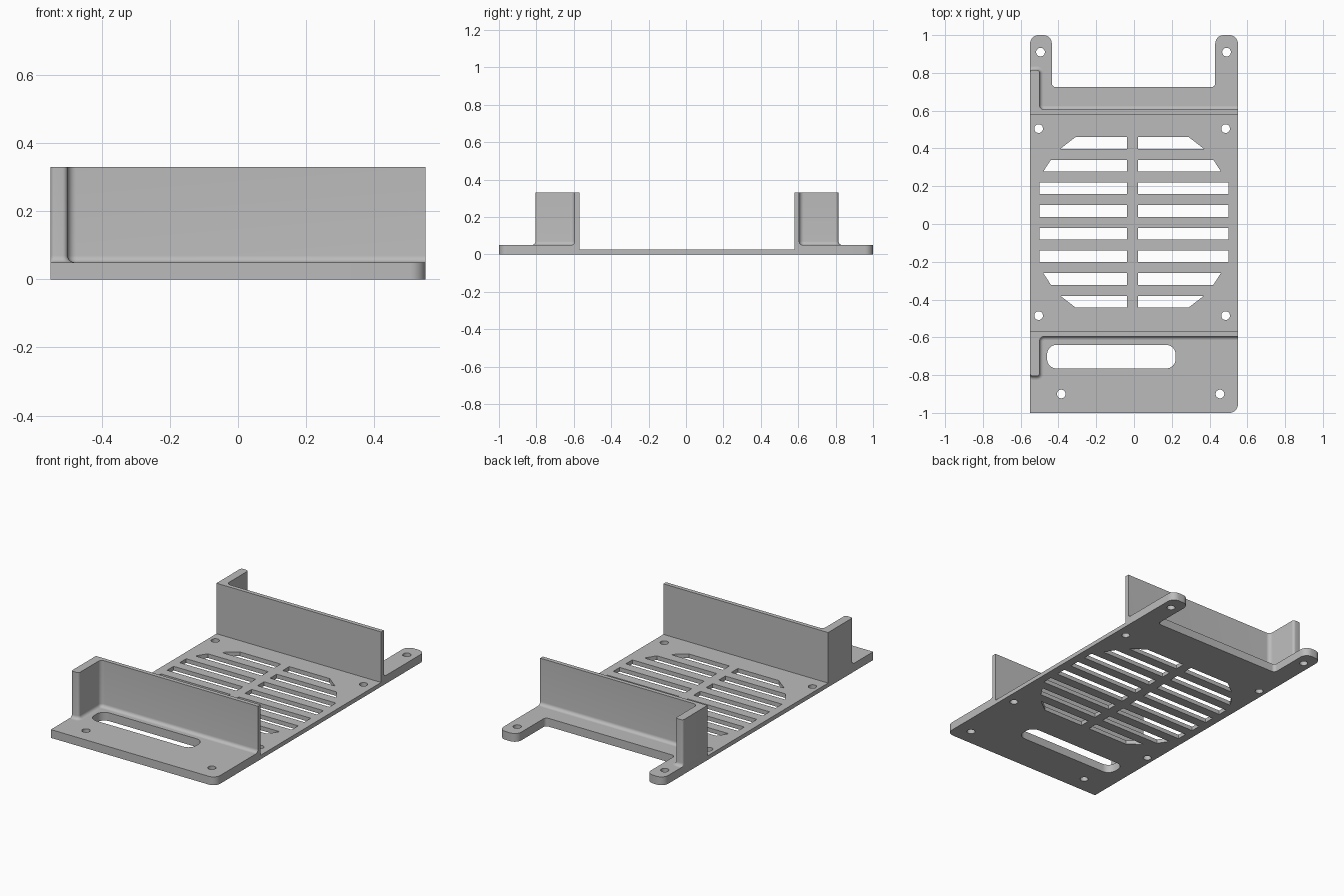
import bpy, bmesh, math
from mathutils import Vector

cube = bpy.data.objects.get("Cube")
if cube:
    bpy.data.objects.remove(cube, do_unlink=True)

grey = bpy.data.materials.new("plain grey")
grey.use_nodes = True
grey.diffuse_color = (0.5, 0.5, 0.5, 1)
grey.node_tree.nodes["Principled BSDF"].inputs["Base Color"].default_value = (0.5, 0.5, 0.5, 1)

HALF, FRONT, BACK = 0.55, -0.57, 0.58
DECK, FLANGE, TOP = 0.025, 0.05, 0.33


def rounded(corners, steps=8):
    """Outline from (x, y, radius) right-angle corners."""
    out = []
    for i, (x, y, r) in enumerate(corners):
        p = Vector((x, y))
        if r == 0:
            out.append(p)
            continue
        u = (Vector(corners[i - 1][:2]) - p).normalized() * r
        v = (Vector(corners[(i + 1) % len(corners)][:2]) - p).normalized() * r
        for k in range(steps + 1):
            a = math.pi / 2 * k / steps
            out.append(p + u + v - v * math.cos(a) - u * math.sin(a))
    return out


def circle(x, y, r=0.023, n=32):
    return [Vector((x + r * math.cos(math.tau * i / n), y + r * math.sin(math.tau * i / n)))
            for i in range(n)]


def finish(name, bm):
    bmesh.ops.recalc_face_normals(bm, faces=bm.faces)
    mesh = bpy.data.meshes.new(name)
    bm.to_mesh(mesh)
    bm.free()
    mesh.materials.append(grey)
    obj = bpy.data.objects.new(name, mesh)
    bpy.context.collection.objects.link(obj)
    bpy.ops.object.select_all(action='DESELECT')
    obj.select_set(True)
    bpy.context.view_layer.objects.active = obj
    bpy.ops.object.shade_smooth_by_angle(angle=math.radians(30))
    return obj


def plate(name, outline, holes, height, open_ends=()):
    """Flat plate with cut-outs; side faces lying on open_ends are left out."""
    curve = bpy.data.curves.new(name + " outline", 'CURVE')
    curve.dimensions, curve.fill_mode, curve.extrude = '2D', 'BOTH', height / 2
    for loop in [outline] + holes:
        spline = curve.splines.new('POLY')
        spline.points.add(len(loop) - 1)
        for pt, p in zip(spline.points, loop):
            pt.co = (p.x, p.y, 0, 1)
        spline.use_cyclic_u = True
    temp = bpy.data.objects.new(name + " outline", curve)
    bpy.context.collection.objects.link(temp)
    bpy.context.view_layer.update()
    mesh = bpy.data.meshes.new_from_object(temp.evaluated_get(bpy.context.evaluated_depsgraph_get()))
    bpy.data.objects.remove(temp, do_unlink=True)
    bpy.data.curves.remove(curve)
    bm = bmesh.new()
    bm.from_mesh(mesh)
    bpy.data.meshes.remove(mesh)
    bmesh.ops.remove_doubles(bm, verts=bm.verts, dist=1e-5)
    bmesh.ops.translate(bm, verts=bm.verts, vec=(0, 0, height / 2))
    hidden = [f for f in bm.faces
              if any(all(abs(v.co.y - y) < 1e-4 for v in f.verts) for y in open_ends)]
    bmesh.ops.delete(bm, geom=hidden, context='FACES')
    return finish(name, bm)


# Vented middle deck: eight rows of slots, the outer rows cut back at an angle
slots = []
cut_back = {0: (0.19, 0.11), 1: (0.06, 0.02), 6: (0.02, 0.06), 7: (0.11, 0.19)}
for row in range(8):
    top = 0.46 - row * 0.12
    bottom = top - 0.062
    at_top, at_bottom = cut_back.get(row, (0, 0))
    trim = 0.02 if row in cut_back else 0
    for inner, outer, s in ((-0.037, -0.5, 1), (0.02, 0.5 - trim, -1)):
        slots.append([Vector((inner, top)), Vector((outer + s * at_top, top)),
                      Vector((outer + s * at_bottom, bottom)), Vector((inner, bottom))])
deck_holes = [circle(x, y) for x in (-0.505, 0.485) for y in (-0.485, 0.505)]
plate("vented_deck",
      rounded([(-HALF, FRONT, 0), (HALF, FRONT, 0), (HALF, BACK, 0), (-HALF, BACK, 0)]),
      slots + deck_holes, DECK, (FRONT, BACK))

# Front flange with the long cable slot
cable_slot = rounded([(-0.46, -0.765, 0.05), (0.22, -0.765, 0.05),
                      (0.22, -0.64, 0.05), (-0.46, -0.64, 0.05)])
plate("front_flange",
      rounded([(-HALF, -1, 0), (HALF, -1, 0.045), (HALF, FRONT, 0), (-HALF, FRONT, 0)]),
      [cable_slot, circle(-0.385, -0.9), circle(0.455, -0.9)], FLANGE)

# Back flange with two mounting ears
plate("back_flange",
      rounded([(-HALF, BACK, 0), (HALF, BACK, 0), (HALF, 1, 0.045), (0.43, 1, 0.045),
               (0.43, 0.725, 0.02), (-0.435, 0.725, 0.02), (-0.435, 1, 0.045), (-HALF, 1, 0.045)]),
      [circle(-0.495, 0.91), circle(0.49, 0.91)], FLANGE)


def wall(name, base, side, fillet=0.02, steps=6):
    """Upright L-shaped wall with a return on the right and a filleted foot."""
    levels = []
    for k in range(steps + 1):
        a = math.pi / 2 * k / steps
        levels.append((fillet * (1 - math.sin(a)), FLANGE + fillet * (1 - math.cos(a))))
    levels.append((0, TOP))
    bm = bmesh.new()
    rings = []
    for d, z in levels:
        outline = rounded([(-HALF, 0, 0), (HALF, 0, 0), (HALF, 0.025 + d, 0),
                           (-0.5 + d, 0.025 + d, max(0.025 - d, 0.002)),
                           (-0.5 + d, 0.235 + d, 0.015 + d),
                           (-HALF, 0.235 + d, 0.012)])
        rings.append([bm.verts.new((p.x, base + side * p.y, z)) for p in outline])
    n = len(rings[0])
    for low, high in zip(rings, rings[1:]):
        for i in range(n):
            j = (i + 1) % n
            bm.faces.new((low[i], low[j], high[j], high[i]))
    bm.faces.new(rings[-1])
    return finish(name, bm)


wall("front_wall", FRONT, -1)
wall("back_wall", BACK, 1)
